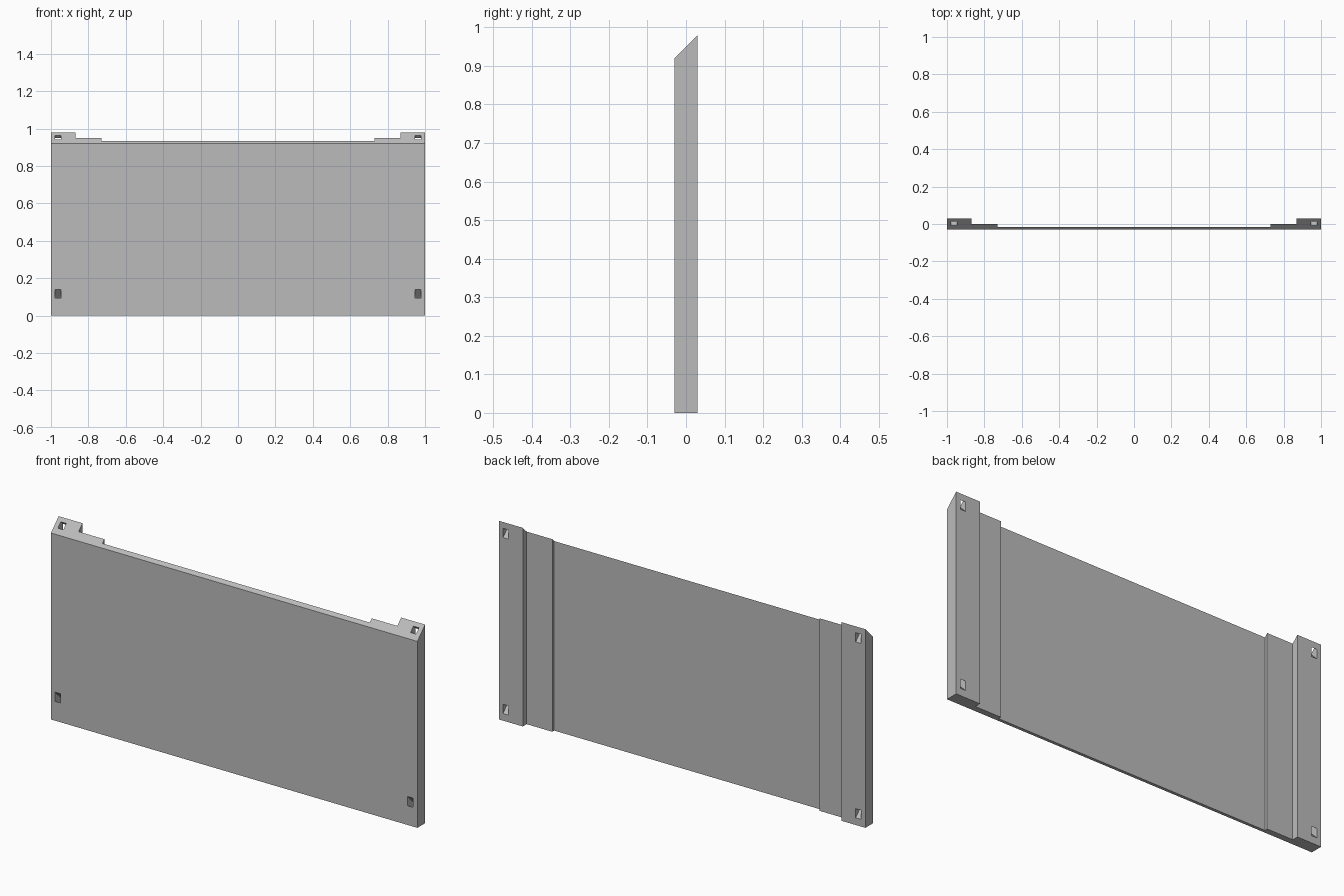
import bpy
import bmesh
from math import radians
from mathutils import Matrix

default = bpy.data.objects.get("Cube")
if default:
    bpy.data.objects.remove(default, do_unlink=True)

grey = bpy.data.materials.new("plain grey")
grey.use_nodes = True
colour = (0.5, 0.5, 0.5, 1)
grey.diffuse_color = colour
grey.node_tree.nodes["Principled BSDF"].inputs["Base Color"].default_value = colour

BEVEL_MID = 0.95   # height of the sloped top at y = 0
FRONT = -0.03


def make_object(name, bm):
    bmesh.ops.recalc_face_normals(bm, faces=bm.faces)
    mesh = bpy.data.meshes.new(name)
    bm.to_mesh(mesh)
    bm.free()
    mesh.materials.append(grey)
    obj = bpy.data.objects.new(name, mesh)
    bpy.context.scene.collection.objects.link(obj)
    return obj


# Panel: stepped plan section pulled up to a 45 degree top
half = [(1, FRONT), (1, 0.03), (0.87, 0.03), (0.87, 0), (0.73, 0), (0.73, -0.015)]
plan = half + [(-x, y) for x, y in reversed(half)]
bm = bmesh.new()
base = bm.faces.new([bm.verts.new((x, y, 0)) for x, y in plan])
raised = bmesh.ops.extrude_face_region(bm, geom=[base], use_keep_orig=True)
for v in raised["geom"]:
    if isinstance(v, bmesh.types.BMVert):
        v.co.z = BEVEL_MID + v.co.y
panel = make_object("panel", bm)

# Square fixing holes, drilled square to the sloped top
bm = bmesh.new()
for x in (-0.9625, 0.9625):
    for z in (0.088, 0.956):
        place = Matrix.Translation((x, 0, z)) @ Matrix.Rotation(radians(-45), 4, "X")
        size = Matrix.Diagonal((0.03, 0.2, 0.032, 1))
        bmesh.ops.create_cube(bm, size=1, matrix=place @ size)
cutter = make_object("hole_cutter", bm)
cutter.hide_render = True

cut = panel.modifiers.new("fixing holes", "BOOLEAN")
cut.operation = "DIFFERENCE"
cut.solver = "EXACT"
cut.object = cutter
bpy.context.view_layer.objects.active = panel
bpy.ops.object.modifier_apply(modifier=cut.name)
bpy.data.objects.remove(cutter, do_unlink=True)
